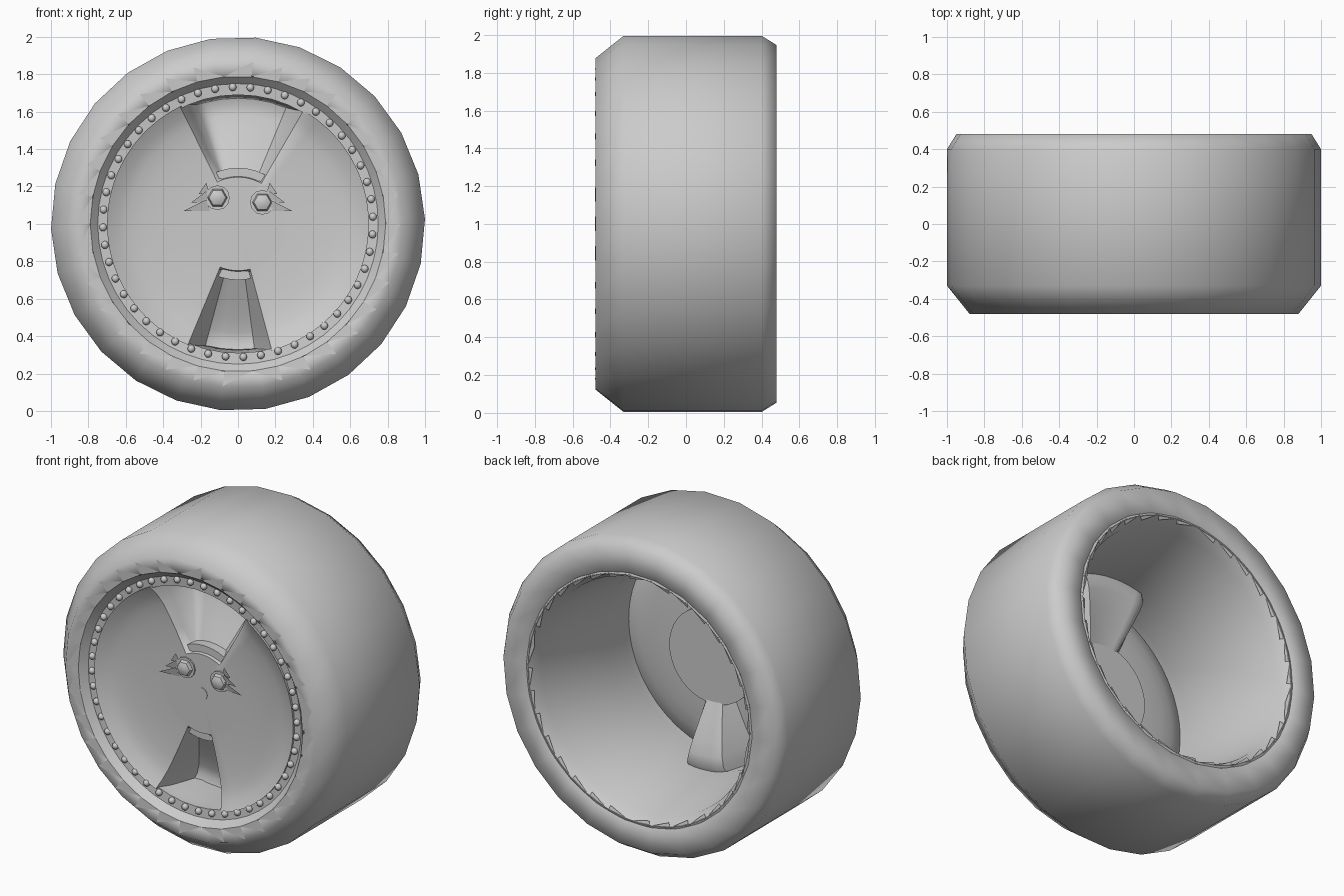
import bpy, bmesh, math
from math import sin, cos, pi, radians

if "Cube" in bpy.data.objects:
    bpy.data.objects.remove(bpy.data.objects["Cube"])

grey = bpy.data.materials.new("plain grey")
grey.use_nodes = True
GREY = (0.6, 0.6, 0.6, 1)
grey.diffuse_color = GREY
grey.node_tree.nodes["Principled BSDF"].inputs["Base Color"].default_value = GREY
MID = 1.0  # axle height


def finish(name, bm, angle=None):
    """Turn a bmesh into a named object; angle None means flat faces."""
    mesh = bpy.data.meshes.new(name)
    bm.to_mesh(mesh)
    bm.free()
    mesh.materials.append(grey)
    ob = bpy.data.objects.new(name, mesh)
    ob.location.z = MID
    bpy.context.collection.objects.link(ob)
    if angle is not None:
        bpy.ops.object.select_all(action="DESELECT")
        ob.select_set(True)
        bpy.context.view_layer.objects.active = ob
        bpy.ops.object.shade_smooth_by_angle(angle=radians(angle))
    return ob


def polar(r, y, a):
    return (r * cos(a), y, r * sin(a))


def lathe(name, profile, segments, angle, closed=False, turn=0.0, bend=None):
    """Sweep (radius, y) points round the axle; bend may move y per angle."""
    bm = bmesh.new()
    rings = []
    for r, y in profile:
        ring = []
        for i in range(segments):
            a = turn + 2 * pi * i / segments
            ring.append(bm.verts.new(polar(r, bend(r, y, a) if bend else y, a)))
        rings.append(ring)
    pairs = list(zip(rings, rings[1:]))
    if closed:
        pairs.append((rings[-1], rings[0]))
    for p, q in pairs:
        for i in range(segments):
            j = (i + 1) % segments
            bm.faces.new((p[i], p[j], q[j], q[i]))
    if not closed:
        for ring in (rings[0], rings[-1]):
            if bend is None and profile[0][0] < 0.4:
                bm.faces.new(ring)
    bmesh.ops.recalc_face_normals(bm, faces=bm.faces)
    return finish(name, bm, angle)


# Tyre: wide tread, large front chamfer, small rear chamfer
lathe("tyre", [(0.78, -0.45), (0.80, -0.475), (0.88, -0.48), (1.0, -0.33),
               (1.0, 0.40), (0.95, 0.48), (0.80, 0.475), (0.77, 0.44)],
      26, 80, closed=True, turn=radians(1.5))

# Rim barrel: tapers forward, with the stepped front lip
lathe("rim_barrel", [(0.79, -0.478), (0.75, -0.435), (0.69, -0.43), (0.69, -0.36),
                     (0.67, -0.15), (0.70, 0.05), (0.74, 0.40), (0.78, 0.475),
                     (0.795, 0.47), (0.77, 0.35), (0.73, 0.0), (0.77, -0.40)],
      48, 35, closed=True)


# Dished wheel face with one wide upper and one narrow lower channel
def channel(r, y, a):
    depth = 0.0
    for centre, half in ((pi / 2 - 0.05, 0.50), (1.5 * pi - 0.06, 0.34)):
        off = abs((a - centre + pi) % (2 * pi) - pi)
        wall = min(1, max(0, (half - off) / 0.16))
        depth = max(depth, wall * wall * (3 - 2 * wall))
    ramp = min(1, max(0, (r - 0.255) / 0.40))
    step = 0.06 if r > 0.255 else 0
    return y + depth * (step + 0.20 * ramp)


front = [(0.02, -0.365), (0.25, -0.365), (0.262, -0.365), (0.40, -0.37),
         (0.50, -0.378), (0.58, -0.39), (0.64, -0.41), (0.70, -0.445)]
back = [(r, y + 0.03) for r, y in reversed(front)]
lathe("wheel_face", front + back, 96, 40, closed=True, bend=channel)

# Hub drum behind the face, its rim showing at the channel heads
lathe("hub_drum", [(0.30, -0.345), (0.30, -0.26)], 40, 40)
lathe("hub_centre_plate", [(0.04, -0.368), (0.04, -0.36)], 24, 40)

# Rivets round the rim lip
bm = bmesh.new()
COUNT = 48
for i in range(COUNT):
    made = bmesh.ops.create_uvsphere(bm, u_segments=10, v_segments=6, radius=0.021)
    x, y, z = polar(0.722, -0.437, 2 * pi * (i + 0.3) / COUNT)
    bmesh.ops.translate(bm, verts=made["verts"], vec=(x, y, z + 0.01))
finish("rim_rivets", bm, 60)

# Two wheel bolts: hexagonal collar with a domed head
for side, x, z in (("right", -0.11, 0.14), ("left", 0.13, 0.115)):
    collar = lathe(side + "_bolt_collar", [(0.066, -0.374), (0.066, -0.35)], 12, 30)
    dome = lathe(side + "_bolt_dome", [(0.022, -0.405), (0.045, -0.395),
                                       (0.054, -0.372), (0.054, -0.35)], 6, 30)
    for ob in (collar, dome):
        ob.location.x = x
        ob.location.z = MID + z

# Small three-pointed fins beside each bolt
bm = bmesh.new()
for s in (-1, 1):
    for k in range(3):
        low = 0.07 + 0.045 * k
        tri = [(s * 0.15, low), (s * (0.29 - 0.04 * k), low), (s * 0.17, low + 0.06)]
        bm.faces.new([bm.verts.new((x, -0.368 - 0.008 * n, z))
                      for n, (x, z) in enumerate(tri)])
finish("bolt_fins", bm)


# Sawtooth bead seats where the rim meets the tyre
def teeth(name, count, base, tip, y, lift):
    bm = bmesh.new()
    for i in range(count):
        a, b = (2 * pi * (i + k) / count for k in (0, 1))
        lean = a if cos(a) * sin(a) > 0 else b
        bm.faces.new([bm.verts.new(p) for p in
                      (polar(base, y, a), polar(base, y, b), polar(tip, y + lift, lean))])
    bmesh.ops.recalc_face_normals(bm, faces=bm.faces)
    finish(name, bm)


teeth("front_bead_teeth", 34, 0.79, 0.87, -0.478, -0.003)
teeth("rear_bead_teeth", 34, 0.785, 0.755, 0.474, -0.01)
